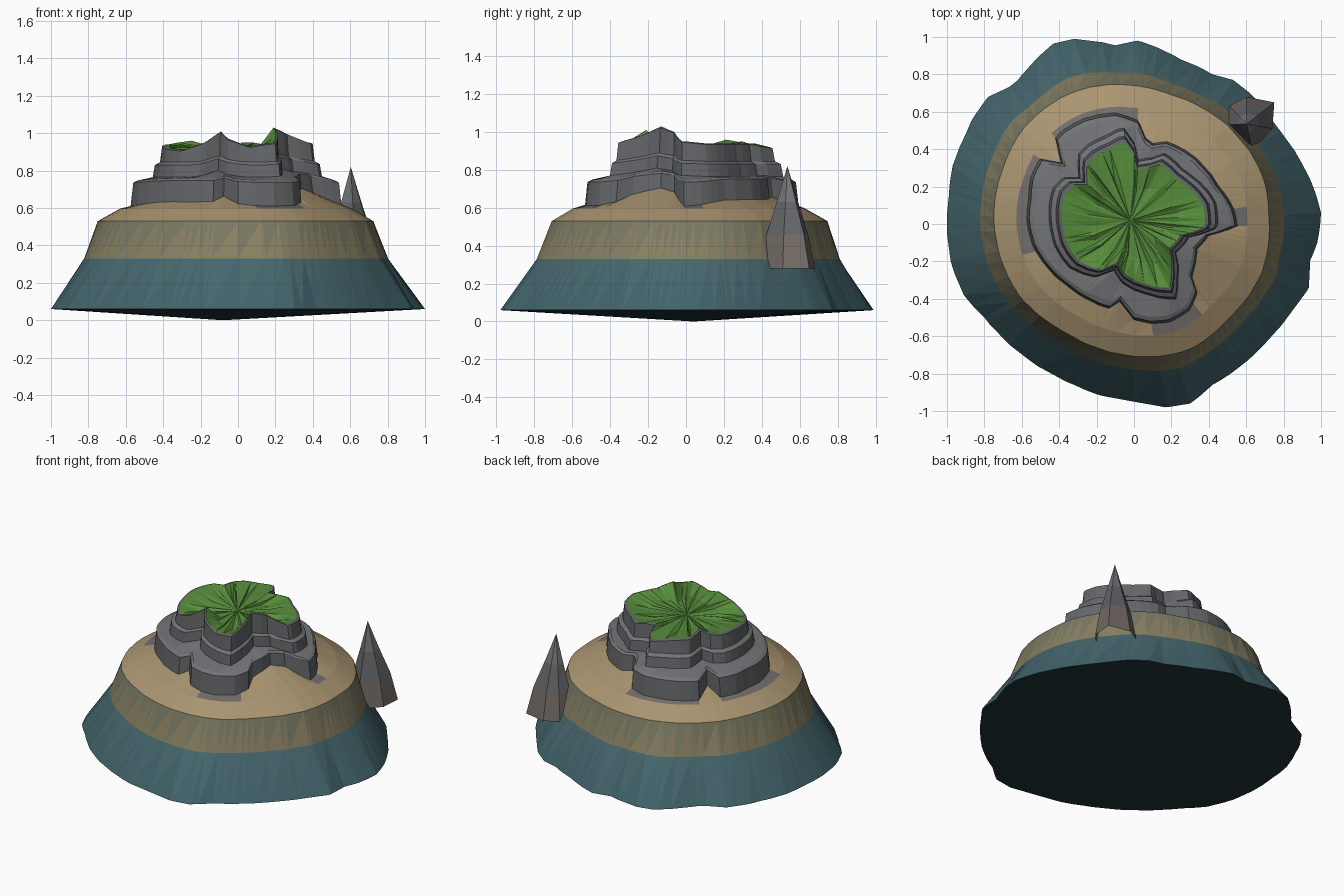
import bpy, math, random
from mathutils import Vector

if "Cube" in bpy.data.objects:
    bpy.data.objects.remove(bpy.data.objects["Cube"])

random.seed(4)

# outlines read counter-clockwise from the top view
BASE = [(1, .06), (.95, .22), (.9, .32), (.78, .5), (.62, .7), (.53, .77), (.42, .8), (.25, .88),
        (.02, .98), (-.1, .955), (-.32, .99), (-.43, .965), (-.62, .77), (-.67, .73), (-.78, .68),
        (-.87, .55), (-.9, .48), (-.97, .31), (-.99, .15), (-1, -.05), (-.98, -.2), (-.91, -.38),
        (-.8, -.5), (-.57, -.72), (-.32, -.86), (-.2, -.91), (0, -.95), (.17, -.98), (.3, -.96),
        (.42, -.86), (.57, -.76), (.7, -.64), (.82, -.5), (.935, -.34), (.94, -.2), (.98, -.1)]
BEACH = [(.72, .05), (.70, .22), (.55, .48), (.4, .6), (.2, .69), (0, .74), (-.2, .74), (-.4, .67),
         (-.6, .5), (-.7, .3), (-.75, .05), (-.7, -.22), (-.6, -.4), (-.4, -.56), (-.2, -.66),
         (.1, -.71), (.3, -.67), (.5, -.51), (.68, -.27)]
CLIFF = [(.54, -.01), (.52, .08), (.44, .2), (.33, .34), (.17, .43), (.10, .42), (.06, .45),
         (.02, .54), (-.1, .58), (-.26, .55), (-.37, .49), (-.41, .45), (-.38, .32), (-.49, .34),
         (-.54, .24), (-.55, .13), (-.56, .03), (-.53, -.11), (-.45, -.23), (-.34, -.33),
         (-.26, -.385), (-.13, -.44), (-.07, -.4), (0, -.5), (.09, -.52), (.19, -.51), (.29, -.45),
         (.33, -.36), (.3, -.27), (.33, -.13), (.39, -.06)]
# plateau edge, with height
GRASS = [(.38, 0, .95), (.37, .1, .94), (.3, .19, .94), (.22, .25, .94), (.14, .32, .94),
         (.08, .3, .95), (.02, .29, .95), (0, .37, .93), (-.05, .44, .92), (-.13, .4, .93),
         (-.21, .36, .94), (-.25, .32, .94), (-.25, .21, .96), (-.32, .21, .95), (-.37, .16, .94),
         (-.385, .08, .94), (-.38, -.02, .93), (-.36, -.1, .92), (-.29, -.2, .91),
         (-.18, -.24, .95), (-.09, -.21, 1.01), (-.05, -.27, .97), (.06, -.32, .93),
         (.19, -.34, .95), (.2, -.24, .98), (.19, -.13, 1.03), (.25, -.06, 1.0), (.37, -.02, .95)]


def ang(p):
    return math.atan2(p[1], p[0]) % math.tau


def sampler(points, value):
    # value around the outline, linear between key angles
    keys = sorted((ang(p), value(p)) for p in points)
    keys = [(keys[-1][0] - math.tau, keys[-1][1])] + keys + [(keys[0][0] + math.tau, keys[0][1])]

    def f(a):
        for (a0, v0), (a1, v1) in zip(keys, keys[1:]):
            if a0 <= a <= a1:
                return v0 + (v1 - v0) * (a - a0) / max(a1 - a0, 1e-6)
    return f


def radius(p):
    return math.hypot(p[0], p[1])


angles = []
for a in sorted(ang(p) for p in CLIFF + GRASS + BASE):
    if not angles or a - angles[-1] > .012:
        angles.append(a)
rb, re, rc, rg = [[sampler(pts, radius)(a) for a in angles] for pts in (BASE, BEACH, CLIFF, GRASS)]
top = [sampler(GRASS, lambda p: p[2])(a) for a in angles]
N = len(angles)
# ground climbs into the gullies of the cliff
rise = [.5 * max(0, .84 * e - c - .07) for e, c in zip(re, rc)]


def ring(radii, heights):
    if not isinstance(heights, list):
        heights = [heights] * N
    return [(r * math.cos(a), r * math.sin(a), z) for r, a, z in zip(radii, angles, heights)]


def mix(p, q, t):
    return [u + (v - u) * t for u, v in zip(p, q)]


def scale(p, s):
    return [u * s for u in p]


def material(name, colour):
    m = bpy.data.materials.new(name)
    m.diffuse_color = (*colour, 1)
    m.use_nodes = True
    m.node_tree.nodes["Principled BSDF"].inputs["Base Color"].default_value = m.diffuse_color
    return m


teal = material("deep_teal", (.052, .125, .145))
teal2 = material("deep_teal_light", (.062, .137, .152))
dark = material("underside_dark", (.015, .034, .04))
olive = material("wet_sand", (.245, .215, .12))
olive2 = material("wet_sand_shade", (.19, .19, .125))
sand = material("sand", (.40, .30, .165))
gravel = material("gravel", (.17, .155, .15))
rock = material("rock", (.125, .13, .138))
ledge = material("rock_ledge", (.17, .175, .185))
green = material("grass", (.095, .27, .045))
brown = material("spire_foot", (.17, .145, .13))


def loft(name, rings, mats, pick, centre=None):
    # triangles between rings, optional fan from the last ring to a centre point
    n = len(rings[0])
    verts = [v for r in rings for v in r]
    faces, slots = [], []
    for k in range(len(rings) - 1):
        for i in range(n):
            j = (i + 1) % n
            a, b, c, d = k * n + i, k * n + j, (k + 1) * n + j, (k + 1) * n + i
            faces += [(a, b, c), (a, c, d)]
            slots += [pick(k, i, 0), pick(k, i, 1)]
    if centre:
        verts.append(centre)
        o = (len(rings) - 1) * n
        for i in range(n):
            faces.append((o + i, o + (i + 1) % n, len(verts) - 1))
            slots.append(pick(len(rings) - 1, i, 0))
    me = bpy.data.meshes.new(name)
    me.from_pydata(verts, [], faces)
    for m in mats:
        me.materials.append(m)
    me.polygons.foreach_set("material_index", slots)
    ob = bpy.data.objects.new(name, me)
    bpy.context.collection.objects.link(ob)
    return ob


# underside and sloping flanks
base, tide, brim = ring(rb, .06), ring(mix(re, rb, .29), .33), ring(re, .53)
loft("underside", [base[::-1]], [dark], lambda k, i, t: 0, (-.08, .04, 0))
loft("underwater_slope", [base, tide], [teal, teal2], lambda k, i, t: t)
loft("wet_beach_slope", [tide, brim], [olive, olive2], lambda k, i, t: t)

# beach top with gravel band, sand filling the gullies
band = ring(scale(re, .84), .597)
foot_z = [.61 + h for h in rise]
foot = ring(scale(rc, 1.025), foot_z)
loft("beach", [brim, band, foot], [sand, gravel],
     lambda k, i, t: int(k == 1 and max(rise[i], rise[(i + 1) % N]) < .012))

# two-tier cliff
shelf = [.735 + .5 * h for h in rise]
lift = [max(0, t - .94) * .5 for t in top]
cliff = [foot, ring(rc, shelf), ring(mix(rc, rg, .12), [z + .012 for z in shelf]),
         ring(scale(rg, 1.18), [.765 + h for h in lift]),
         ring(scale(rg, 1.15), [.83 + h for h in lift]),
         ring(scale(rg, 1.08), [.845 + h for h in lift]),
         ring(scale(rg, 1.05), [z - .006 for z in top]), ring(rg, top)]
loft("cliff", cliff, [rock, ledge], lambda k, i, t: int(k in (1, 2, 4)))

# faceted grass plateau
inner = ring(scale(rg, .6), [.92 + .2 * (t - .94) + random.uniform(-.012, .012) for t in top])
loft("grass_top", [ring(rg, top), inner], [green], lambda k, i, t: 0, (-.02, .02, .92))

# six-sided rock spire, open underneath
HEX = [(.63, .39), (.74, .51), (.75, .65), (.6, .68), (.51, .63), (.47, .53)]
tip = Vector((.603, .535, .82))
levels = []
for s, z in ((1, .28), (.76, .46), (.39, .63)):
    levels.append([(tip.x + (x - tip.x) * s, tip.y + (y - tip.y) * s, z) for x, y in HEX])
loft("rock_spire", levels, [brown, rock, ledge], lambda k, i, t: k, tuple(tip))
